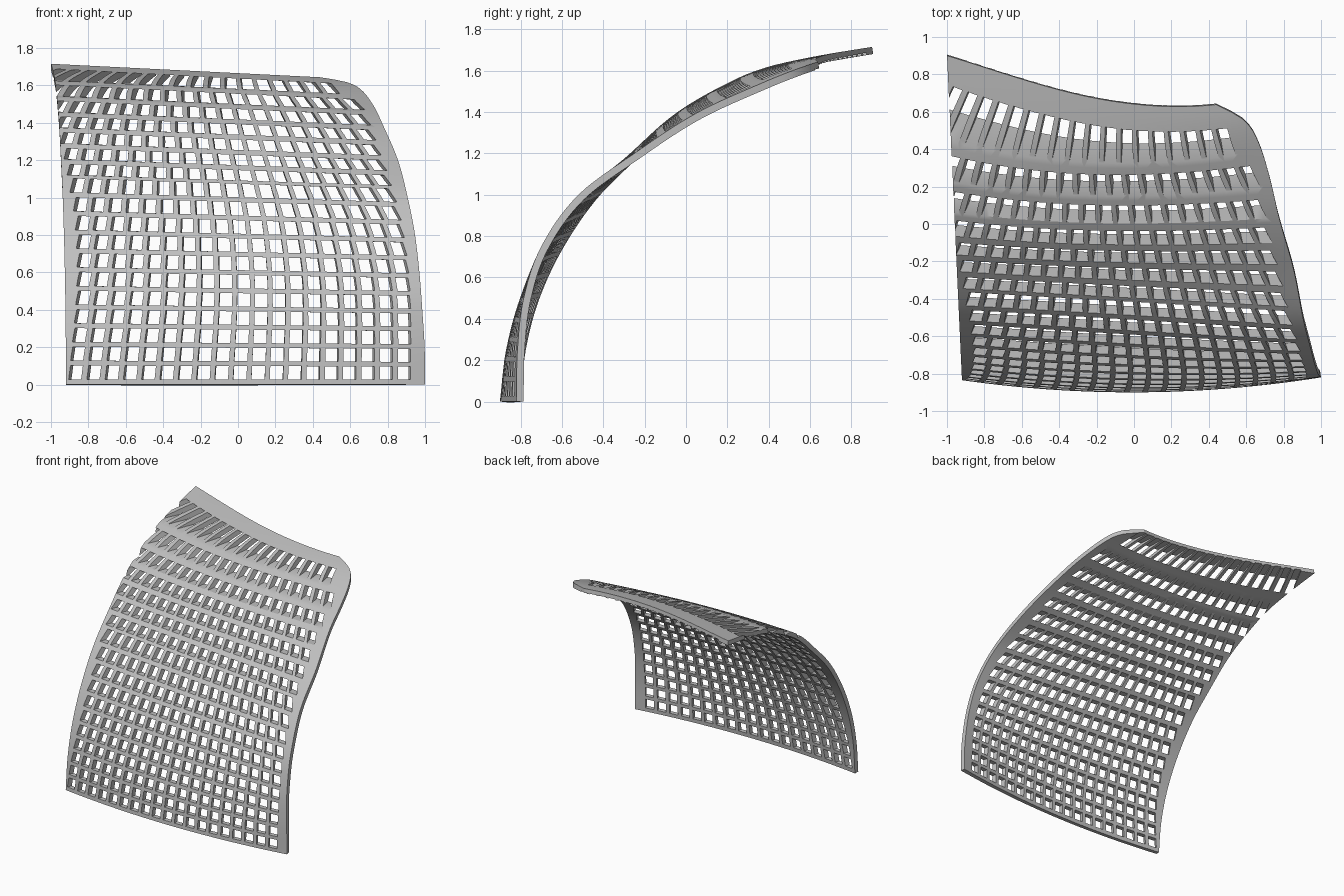
import bpy, bmesh

if "Cube" in bpy.data.objects:
    bpy.data.objects.remove(bpy.data.objects["Cube"])

THICK = 0.035
COLUMNS, ROWS = 19, 18


def curve(xs, ys):
    """Smooth interpolation through a few knots."""
    n = len(xs)
    slope = []
    for i in range(n):
        a, b = max(i - 1, 0), min(i + 1, n - 1)
        slope.append((ys[b] - ys[a]) / (xs[b] - xs[a]))

    def value(x):
        i = 0
        while i < n - 2 and x > xs[i + 1]:
            i += 1
        h = xs[i + 1] - xs[i]
        t = min(max((x - xs[i]) / h, 0), 1)
        s = 1 - t
        return (ys[i] * s * s * (1 + 2 * t) + ys[i + 1] * t * t * (3 - 2 * t)
                + h * t * s * (slope[i] * s - slope[i + 1] * t))
    return value


# Depth profiles along the height: left edge, middle and right edge
heights = [0, .25, .5, .75, 1, 1.2, 1.4, 1.55, 1.62, 1.67, 1.715]
left_y = curve(heights, [-.835, -.81, -.745, -.63, -.46, -.26, -.03, .24, .42, .64, .9])
mid_y = curve(heights, [-.9, -.87, -.8, -.68, -.49, -.27, -.03, .24, .42, .64, .9])
right_y = curve(heights, [-.82, -.815, -.785, -.7, -.52, -.25, .06, .39, .57, .73, .92])

# Right outline with its rounded upper corner, and the last column of holes
right_x = curve([0, .12, .25, .37, .5, .61, .74, .86, .92, .97, .99, 1],
                [1, .998, .985, .97, .945, .91, .855, .77, .72, .65, .57, .44])
column_x = curve([0, .3, .5, .61, .76, .89, .97],
                 [.89, .885, .845, .8, .72, .64, .57])


def top_z(x):
    return 1.665 - 0.05 * x


def left_x(z):
    return -0.92 - 0.046 * (left_y(z) + 0.83)


def depth(u, z):
    """Quadratic blend of the three profiles across the panel."""
    return (left_y(z) * (1 - u) * (1 - 2 * u) + mid_y(z) * 4 * u * (1 - u)
            + right_y(z) * u * (2 * u - 1))


def make_object(name, bm):
    mesh = bpy.data.meshes.new(name)
    bm.to_mesh(mesh)
    bm.free()
    obj = bpy.data.objects.new(name, mesh)
    bpy.context.collection.objects.link(obj)
    return obj


# Curved panel sheet, thickened to the back
bm = bmesh.new()
NU, NV = 40, 56
grid = []
for j in range(NV + 1):
    t = j / NV
    v = t * (1.7 - 0.7 * t)
    xl, xr = left_x(v * 1.715), right_x(v)
    line = []
    for i in range(NU + 1):
        u = i / NU
        x = xl + (xr - xl) * u
        z = v * top_z(x)
        line.append(bm.verts.new((x, depth(u, z), z)))
    grid.append(line)
for a, b in zip(grid, grid[1:]):
    for i in range(NU):
        bm.faces.new((a[i], a[i + 1], b[i + 1], b[i]))
panel = make_object("grille_panel", bm)
solid = panel.modifiers.new("thickness", 'SOLIDIFY')
solid.thickness = THICK
solid.offset = -1

# Hole cutters: prisms running backwards and converging to the middle
bm = bmesh.new()


def hole_point(k, v):
    pitch = 0.098 - 0.010 * v
    x = column_x(v) - (COLUMNS - 1 - k) * pitch
    return x, v * top_z(x)


for row in range(ROWS):
    v = 0.038 + 0.0585 * min(row, 10) + 0.049 * max(row - 10, 0)
    dv = 0.0215 if row <= 10 else 0.0165
    for k in range(COLUMNS):
        if row == ROWS - 1 and k == COLUMNS - 1:
            continue
        cx, cz = hole_point(k, v)
        xl, xr = left_x(cz), right_x(v)
        cy = depth(min(max((cx - xl) / (xr - xl), 0), 1), cz)
        reach = 0.1 + 0.15 * v
        rings = []
        for dy in (-reach, reach * 1.5):
            scale = 1 - 0.45 * dy
            ring = []
            for sk, sv in ((-1, -1), (1, -1), (1, 1), (-1, 1)):
                x, z = hole_point(k + sk * 0.36, v + sv * dv)
                ring.append(bm.verts.new((0.1 + (x - 0.1) * scale, cy + dy, z)))
            rings.append(ring)
        front, back = rings
        bm.faces.new(front)
        bm.faces.new(back[::-1])
        for i in range(4):
            n = (i + 1) % 4
            bm.faces.new((front[n], front[i], back[i], back[n]))
bmesh.ops.recalc_face_normals(bm, faces=bm.faces)
cutter = make_object("hole_cutter", bm)
cutter.hide_render = True

cut = panel.modifiers.new("holes", 'BOOLEAN')
cut.operation = 'DIFFERENCE'
cut.solver = 'EXACT'
cut.object = cutter

# Apply the modifiers and remove the helper
bpy.context.view_layer.update()
baked = bpy.data.meshes.new_from_object(
    panel.evaluated_get(bpy.context.evaluated_depsgraph_get()))
panel.modifiers.clear()
panel.data = baked
bpy.data.objects.remove(cutter)

# Plain grey finish
grey = bpy.data.materials.new("plain_grey")
grey.use_nodes = True
color = (0.52, 0.52, 0.52, 1)
grey.diffuse_color = color
grey.node_tree.nodes["Principled BSDF"].inputs["Base Color"].default_value = color
panel.data.materials.clear()
panel.data.materials.append(grey)

bpy.ops.object.select_all(action='DESELECT')
panel.select_set(True)
bpy.context.view_layer.objects.active = panel
bpy.ops.object.shade_smooth_by_angle()
